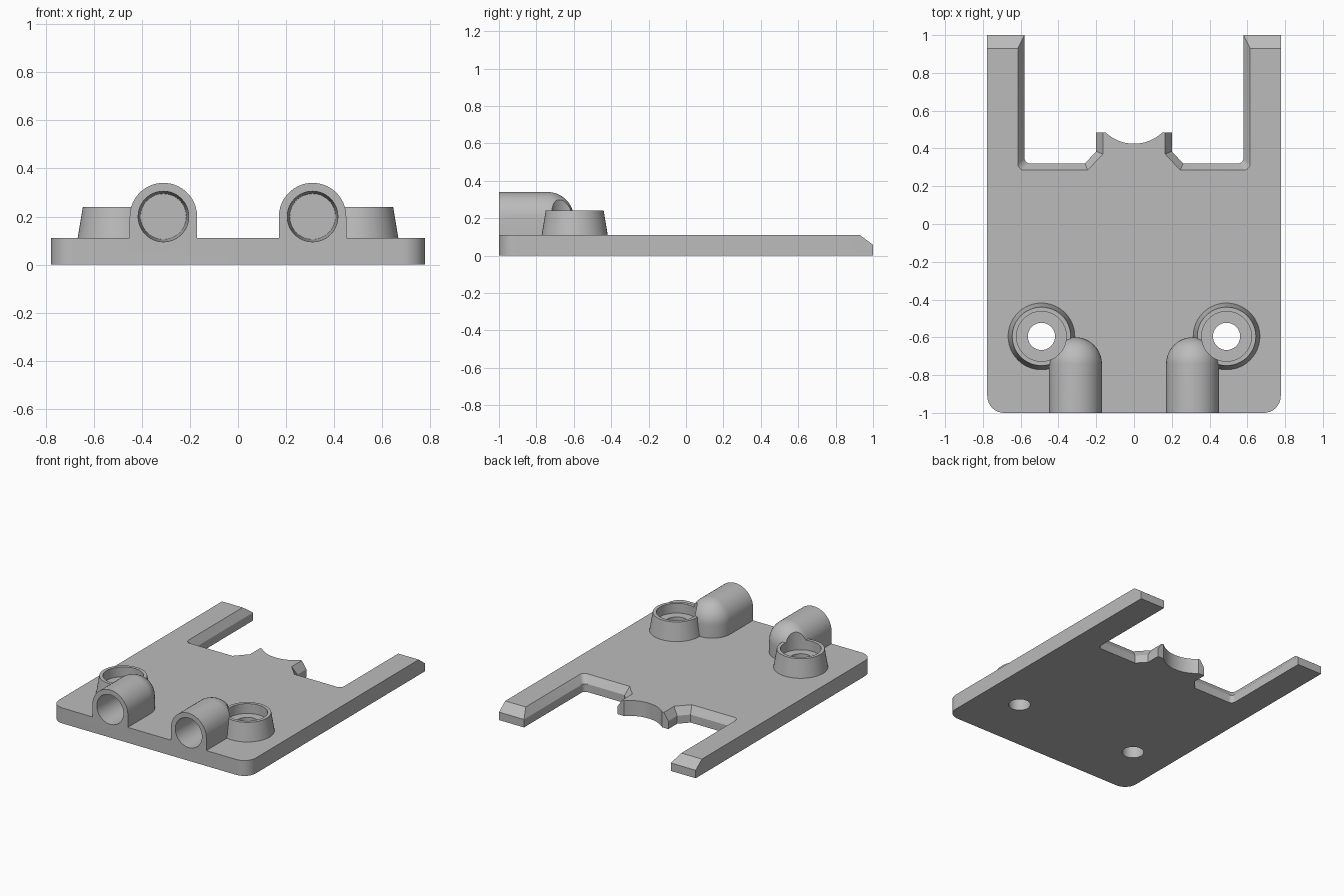
import bpy, bmesh
from math import sin, cos, pi, radians, sqrt

cube = bpy.data.objects.get("Cube")
if cube:
    bpy.data.objects.remove(cube, do_unlink=True)

grey = bpy.data.materials.new("plain grey")
grey.use_nodes = True
colour = (0.5, 0.5, 0.5, 1)
grey.diffuse_color = colour
grey.node_tree.nodes["Principled BSDF"].inputs["Base Color"].default_value = colour

THICK = 0.11


def loft(name, rings):
    """Solid skinned through rings of equal point count, capped at both ends."""
    bm = bmesh.new()
    rows = [[bm.verts.new(p) for p in ring] for ring in rings]
    n = len(rows[0])
    for a, b in zip(rows, rows[1:]):
        for i in range(n):
            j = (i + 1) % n
            bm.faces.new((a[i], a[j], b[j], b[i]))
    bm.faces.new(rows[0])
    bm.faces.new(rows[-1])
    bmesh.ops.recalc_face_normals(bm, faces=bm.faces)
    mesh = bpy.data.meshes.new(name)
    bm.to_mesh(mesh)
    bm.free()
    mesh.materials.append(grey)
    obj = bpy.data.objects.new(name, mesh)
    bpy.context.collection.objects.link(obj)
    return obj


def arc(cx, cy, r, start, end, steps):
    return [(cx + r * cos(radians(start + (end - start) * i / steps)),
             cy + r * sin(radians(start + (end - start) * i / steps)))
            for i in range(steps + 1)]


def disc(cx, cy, z, r):
    return [(x, y, z) for x, y in arc(cx, cy, r, 0, 352.5, 47)]


def disc_y(cx, y, cz, r):
    return [(x, y, z) for x, z in arc(cx, cz, r, 0, 352.5, 47)]


def combine(target, other, operation):
    mod = target.modifiers.new(other.name, 'BOOLEAN')
    mod.operation = operation
    mod.solver = 'EXACT'
    mod.object = other
    bpy.context.view_layer.objects.active = target
    bpy.ops.object.modifier_apply(modifier=mod.name)
    bpy.data.objects.remove(other, do_unlink=True)


def mirrored(half):
    return half + [(-x, y) for x, y in reversed(half)]


# Plate: right half outline at the bottom and the bevelled one at the top
front_corner = arc(0.687, -0.91, 0.09, -90, 0, 10)
scoop = arc(0, 0.643, 0.218, -46.5, -90, 12)[:-1]
low = (front_corner + [(0.777, 1), (0.58, 1)]
       + arc(0.55, 0.35, 0.03, 0, -90, 5)
       + [(0.26, 0.32), (0.2, 0.385), (0.2, 0.485)] + scoop)
top = (front_corner + [(0.777, 0.93), (0.615, 0.93)]
       + arc(0.58, 0.32, 0.035, 0, -90, 5)
       + [(0.245, 0.285), (0.165, 0.37), (0.165, 0.485)] + scoop)
plate = loft("mounting_plate", [
    [(x, y, 0) for x, y in mirrored(low)],
    [(x, y, 0.057) for x, y in mirrored(low)],
    [(x, y, THICK) for x, y in mirrored(top)],
])

# Sockets with a rounded end, and tapered screw cups
R, AXIS_Z, END_Y = 0.14, 0.2, -0.74


def socket_ring(cx, r, z):
    plan = [(cx + r, -1)] + arc(cx, END_Y, r, 0, 180, 24) + [(cx - r, -1)]
    return [(x, y, z) for x, y in plan]


for side, label in ((1, "left"), (-1, "right")):
    sx, cx, cy = side * 0.31, side * 0.49, -0.595
    rings = [socket_ring(sx, R, 0.05)]
    for a in range(0, 89, 8):
        rings.append(socket_ring(sx, R * cos(radians(a)), AXIS_Z + R * sin(radians(a))))
    combine(plate, loft(label + "_socket", rings), 'UNION')
    cup = loft(label + "_cup", [disc(cx, cy, 0.06, 0.185), disc(cx, cy, 0.24, 0.155)])
    combine(plate, cup, 'UNION')

# Bores, screw head recesses and screw holes
for side in (1, -1):
    sx, cx, cy = side * 0.31, side * 0.49, -0.595
    cutters = [
        loft("bore", [disc_y(sx, -1.02, AXIS_Z, 0.106), disc_y(sx, -0.72, AXIS_Z, 0.095)]),
        loft("head_recess", [disc(cx, cy, 0.17, 0.132), disc(cx, cy, 0.5, 0.132)]),
        loft("screw_hole", [disc(cx, cy, -0.1, 0.072), disc(cx, cy, 0.4, 0.072)]),
    ]
    for cutter in cutters:
        combine(plate, cutter, 'DIFFERENCE')

bpy.ops.object.select_all(action='DESELECT')
plate.select_set(True)
bpy.context.view_layer.objects.active = plate
bpy.ops.object.shade_smooth_by_angle(angle=radians(25))
